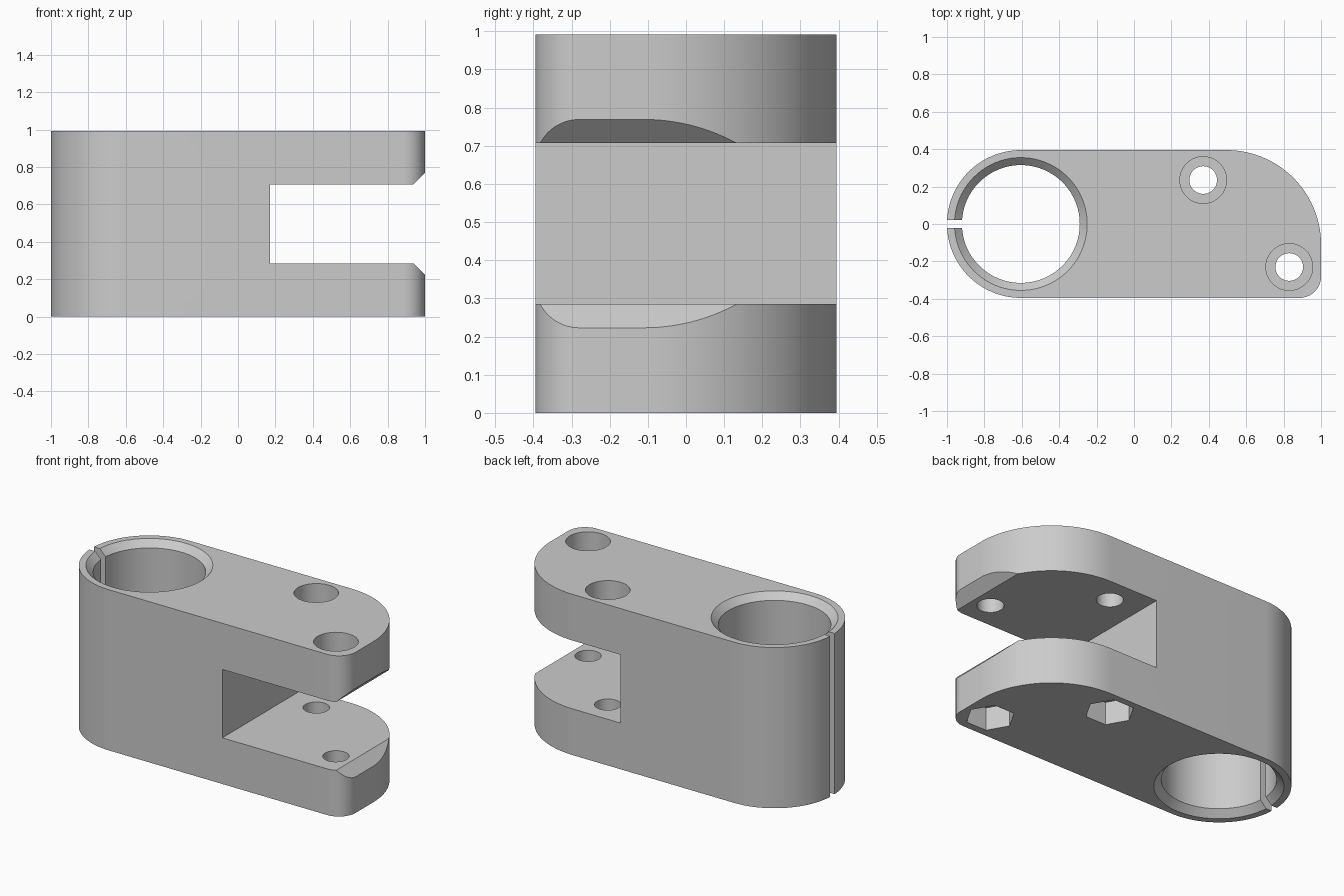
import bpy, bmesh
from math import cos, sin, pi, radians
from mathutils import Vector

cube = bpy.data.objects.get("Cube")
if cube:
    bpy.data.objects.remove(cube, do_unlink=True)

H, R = 0.992, 0.395          # body height and half width
BORE_X = -1 + R
SLOT_LOW, SLOT_HIGH = 0.285, H - 0.285
OVER = 0.05                  # cutter overshoot

grey = bpy.data.materials.new("Plain grey")
grey.use_nodes = True
grey.diffuse_color = (0.6, 0.6, 0.6, 1)
grey.node_tree.nodes["Principled BSDF"].inputs["Base Color"].default_value = (0.6, 0.6, 0.6, 1)


def make_object(name, bm):
    bmesh.ops.recalc_face_normals(bm, faces=bm.faces)
    mesh = bpy.data.meshes.new(name)
    bm.to_mesh(mesh)
    bm.free()
    mesh.materials.append(grey)
    obj = bpy.data.objects.new(name, mesh)
    bpy.context.collection.objects.link(obj)
    return obj


def prism(name, points, depth):
    """Extrude a closed loop of 3D points along a vector."""
    bm = bmesh.new()
    face = bm.faces.new([bm.verts.new(p) for p in points])
    new = bmesh.ops.extrude_face_region(bm, geom=[face])["geom"]
    verts = [v for v in new if isinstance(v, bmesh.types.BMVert)]
    bmesh.ops.translate(bm, verts=verts, vec=Vector(depth))
    return make_object(name, bm)


def lathe(name, x, y, profile, sides):
    """Stack rings of (radius, z) into a closed solid."""
    bm = bmesh.new()
    rings = [[bm.verts.new((x + r * cos(2 * pi * i / sides),
                            y + r * sin(2 * pi * i / sides), z))
              for i in range(sides)] for r, z in profile]
    for a, b in zip(rings, rings[1:]):
        for i in range(sides):
            j = (i + 1) % sides
            bm.faces.new((a[i], a[j], b[j], b[i]))
    bm.faces.new(rings[0])
    bm.faces.new(rings[-1])
    return make_object(name, bm)


def arc(cx, cy, r, start, end, steps):
    angles = [radians(start + (end - start) * i / steps) for i in range(steps + 1)]
    return [(cx + r * cos(a), cy + r * sin(a), 0) for a in angles]


# Body: round clamp end, large rear corner, small front corner
outline = (arc(BORE_X, 0, R, 90, 270, 64)
           + arc(0.885, -0.28, 0.115, -90, 0, 20)
           + arc(0.495, -0.11, 0.505, 0, 90, 40))
body = prism("clamp_body", outline, (0, 0, H))

# Fork slot with chamfered mouth
slot = [(0.17, SLOT_LOW), (0.938, SLOT_LOW), (1.038, SLOT_LOW - 0.1),
        (1.038, SLOT_HIGH + 0.1), (0.938, SLOT_HIGH), (0.17, SLOT_HIGH)]
cutters = [prism("slot_cutter", [(x, -0.5, z) for x, z in slot], (0, 1, 0))]

# Bore with a chamfer at both ends
bore, lip = 0.315, 0.04
cutters.append(lathe("bore_cutter", BORE_X, 0, [
    (bore + lip + OVER, -OVER), (bore, lip),
    (bore, H - lip), (bore + lip + OVER, H + OVER)], 96))

# Clamp slit
cutters.append(prism("slit_cutter", [
    (-1.1, -0.022, -OVER), (-0.8, -0.022, -OVER),
    (-0.8, 0.022, -OVER), (-1.1, 0.022, -OVER)], (0, 0, H + 2 * OVER)))

# Bolt holes: through hole, round head recess, hexagonal nut recess
recess = 0.14
for x, y in ((0.37, 0.235), (0.83, -0.23)):
    cutters += [
        lathe("bolt_cutter", x, y, [(0.074, -OVER), (0.074, H + OVER)], 40),
        lathe("head_cutter", x, y, [(0.125, H - recess), (0.125, H + OVER)], 48),
        lathe("nut_cutter", x, y, [(0.137, -OVER), (0.137, recess)], 6)]

bpy.context.view_layer.objects.active = body
for cutter in cutters:
    cutter.hide_render = True
    mod = body.modifiers.new("Cut", "BOOLEAN")
    mod.operation = "DIFFERENCE"
    mod.solver = "EXACT"
    mod.object = cutter
    bpy.ops.object.modifier_apply(modifier=mod.name)
    bpy.data.objects.remove(cutter, do_unlink=True)

# Smooth round walls, crisp edges
bpy.ops.object.select_all(action="DESELECT")
body.select_set(True)
bpy.ops.object.shade_smooth_by_angle(angle=radians(25))
